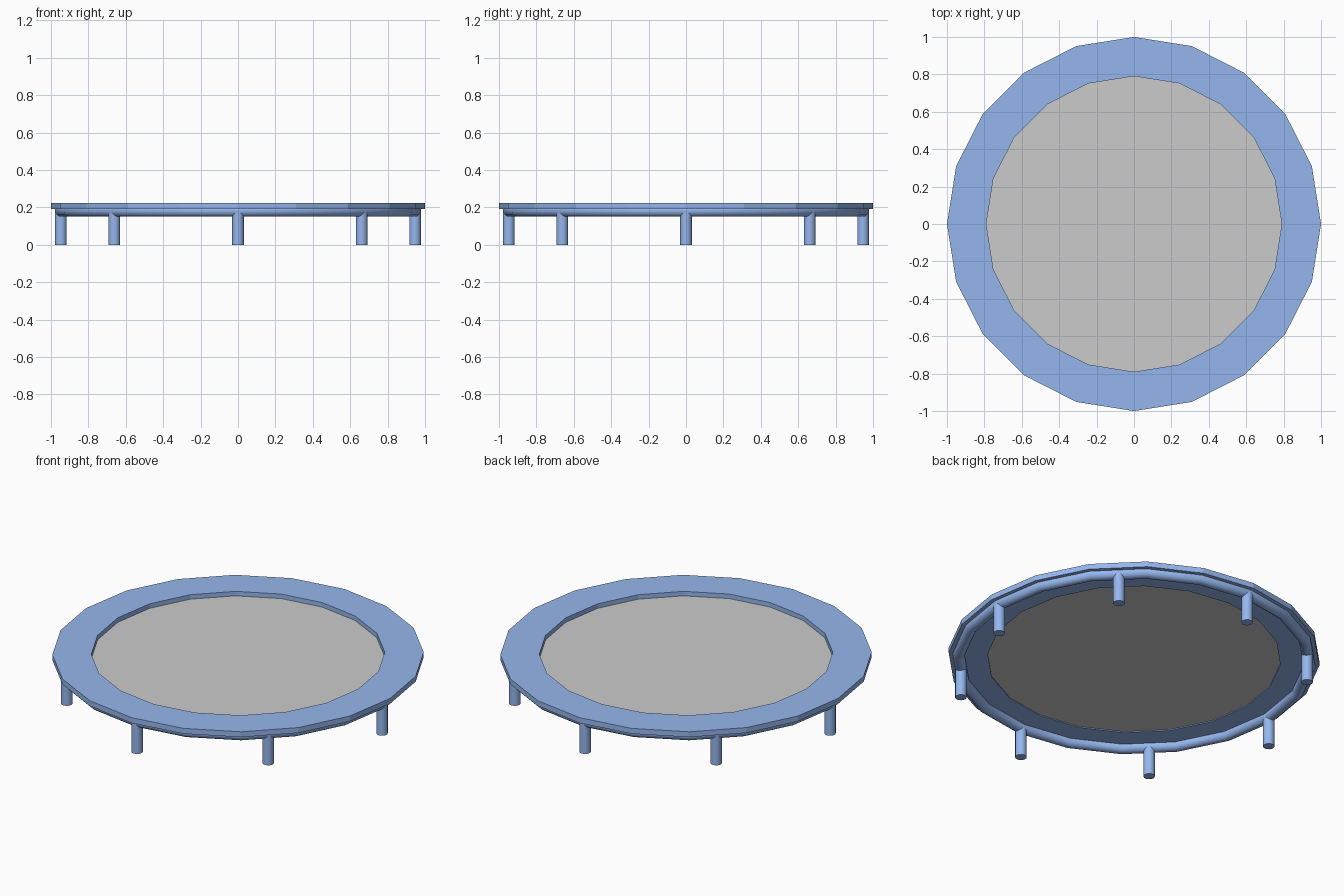
import bpy, bmesh
from math import pi, sin, cos

if "Cube" in bpy.data.objects:
    bpy.data.objects.remove(bpy.data.objects["Cube"])

SIDES = 20
RING_R, TUBE_R, RING_Z = 0.947, 0.032, 0.182

blue = bpy.data.materials.new("blue")
blue.diffuse_color = (0.30, 0.47, 0.85, 1)
blue.use_nodes = True
blue.node_tree.nodes["Principled BSDF"].inputs["Base Color"].default_value = blue.diffuse_color


def lathe(name, profile, mat, smooth=False):
    """Sweep a closed (radius, z) profile around z in SIDES steps."""
    bm = bmesh.new()
    rings = [[bm.verts.new((r * cos(2 * pi * i / SIDES), r * sin(2 * pi * i / SIDES), z))
              for r, z in profile] for i in range(SIDES)]
    n = len(profile)
    for i in range(SIDES):
        a, b = rings[i], rings[(i + 1) % SIDES]
        for j in range(n):
            k = (j + 1) % n
            bm.faces.new((a[j], b[j], b[k], a[k]))
    bmesh.ops.recalc_face_normals(bm, faces=bm.faces)
    for f in bm.faces:
        f.smooth = smooth
    me = bpy.data.meshes.new(name)
    bm.to_mesh(me)
    bm.free()
    me.materials.append(mat)
    ob = bpy.data.objects.new(name, me)
    bpy.context.collection.objects.link(ob)
    return ob


# Padded rim
lathe("rim_pad", [(0.79, 0.19), (1.0, 0.19), (1.0, 0.222), (0.79, 0.222)], blue)

# Tubular frame ring under the pad
lathe("frame_ring", [(RING_R + TUBE_R * cos(2 * pi * k / 16), RING_Z + TUBE_R * sin(2 * pi * k / 16))
                     for k in range(16)], blue, smooth=True)

# Jumping mat
bpy.ops.mesh.primitive_circle_add(vertices=SIDES, radius=0.79, fill_type='NGON',
                                  location=(0, 0, 0.195), rotation=(0, 0, 0))
bpy.context.object.name = "jumping_mat"

# Eight legs centred on the faceted frame ring
for i in range(8):
    a = i * pi / 4
    r = RING_R * (cos(pi / SIDES) if i % 2 else 1)
    bpy.ops.mesh.primitive_cylinder_add(vertices=16, radius=0.031, depth=RING_Z,
                                        location=(r * cos(a), r * sin(a), RING_Z / 2))
    leg = bpy.context.object
    leg.name = f"leg_{i + 1}"
    leg.data.materials.append(blue)
    bpy.ops.object.shade_smooth_by_angle()
